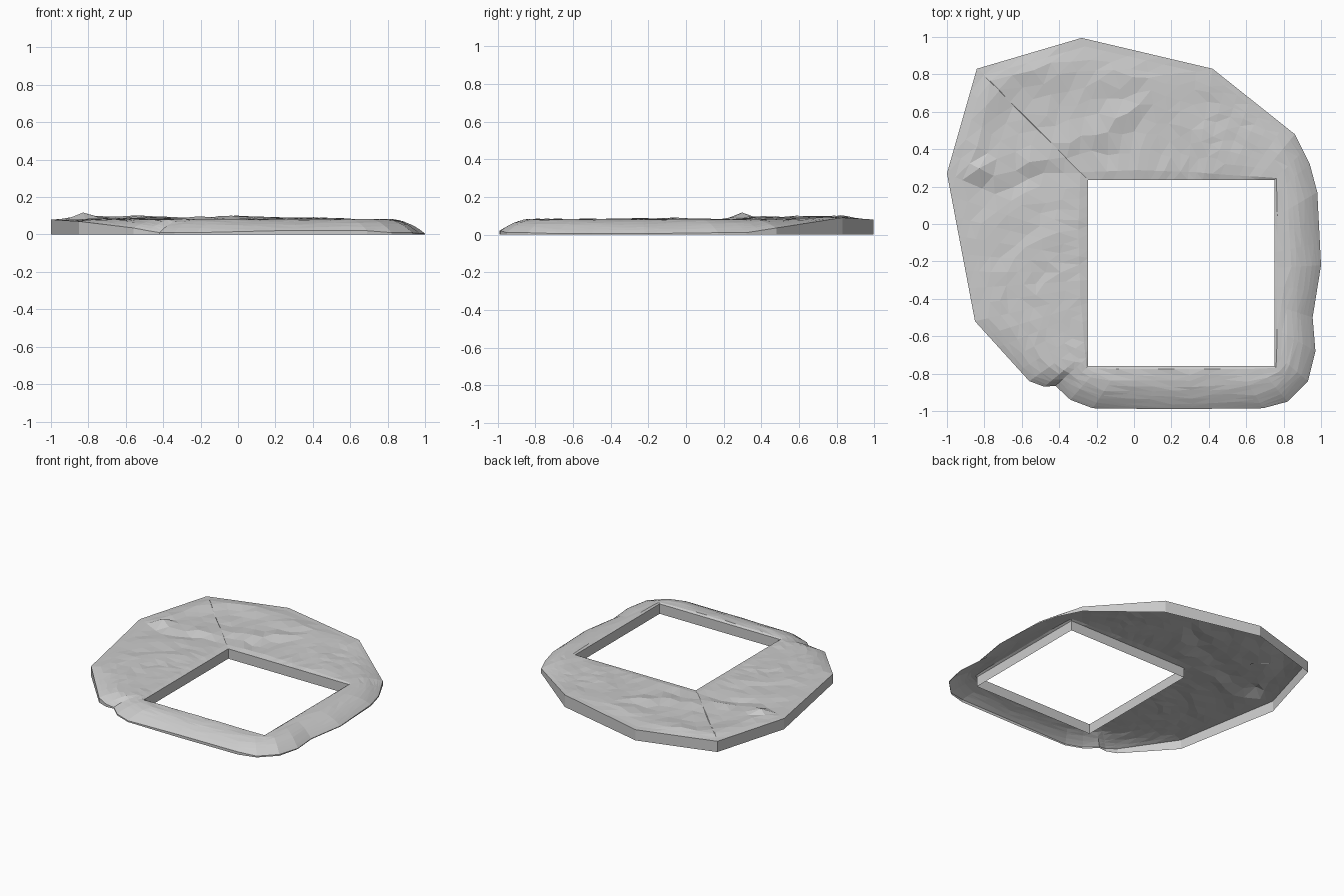
import bpy, bmesh, math, random
from mathutils import Vector

if "Cube" in bpy.data.objects:
    bpy.data.objects.remove(bpy.data.objects["Cube"])

random.seed(7)
CENTRE = Vector((0.25, -0.265))

# Outer outline, counter-clockwise: x, y, height of the vertical edge wall
OUTLINE = [
    (1.0, -0.22, 0.005), (0.98, 0.17, 0.01), (0.94, 0.32, 0.01), (0.86, 0.48, 0.035),
    (0.42, 0.83, 0.09), (-0.28, 0.995, 0.08), (-0.84, 0.83, 0.08), (-1.0, 0.27, 0.08),
    (-0.85, -0.52, 0.07), (-0.56, -0.84, 0.035), (-0.48, -0.87, 0.02), (-0.42, -0.865, 0.01),
    (-0.34, -0.94, 0.01), (-0.22, -0.985, 0.01), (0.2, -0.99, 0.02), (0.69, -0.985, 0.02),
    (0.82, -0.95, 0.01), (0.93, -0.84, 0.01), (0.97, -0.68, 0.005), (0.955, -0.5, 0.005),
]
HOLE = [(0.75, -0.76), (0.75, 0.235), (-0.245, 0.235), (-0.245, -0.76)]

# Rock ridges and valleys: path, height, width
RIDGES = [
    ([(-0.48, 0.85), (-0.7, 0.8), (-0.8, 0.68), (-0.88, 0.46), (-0.82, 0.28)], 0.020, 0.07),
    ([(-0.83, 0.28), (-0.62, 0.33), (-0.3, 0.42), (0.0, 0.62)], 0.016, 0.05),
    ([(-0.85, 0.2), (-0.45, 0.28), (-0.15, 0.38)], -0.010, 0.06),
    ([(0.0, 0.82), (0.2, 0.6), (0.5, 0.38)], 0.007, 0.07),
    ([(-0.4, 0.0), (-0.6, -0.25), (-0.8, -0.3)], 0.005, 0.06),
    ([(-0.45, 0.83), (0.4, 0.75)], 0.010, 0.12),
]


def cast(poly, ang):
    """Point (and interpolated third value) where a ray from CENTRE meets poly."""
    d = Vector((math.cos(ang), math.sin(ang)))
    best = None
    for a, b in zip(poly, poly[1:] + poly[:1]):
        pa, e = Vector(a[:2]) - CENTRE, Vector(b[:2]) - Vector(a[:2])
        den = d.cross(e)
        if abs(den) < 1e-9:
            continue
        t, u = pa.cross(e) / den, pa.cross(d) / den
        if t > 0 and -1e-5 <= u <= 1 + 1e-5 and (best is None or t > best[0]):
            h = a[2] + (b[2] - a[2]) * u if len(a) > 2 else 0
            best = (t, h)
    return CENTRE + d * best[0], best[1]


def path_distance(p, path):
    best = 9.0
    for a, b in zip(path, path[1:]):
        a, e = Vector(a), Vector(b) - Vector(a)
        u = max(0, min(1, (p - a).dot(e) / e.dot(e)))
        best = min(best, (p - a - e * u).length)
    return best


def rock_height(p):
    z = 0.082 + random.uniform(-0.0035, 0.0035) * (1 if p.x < 0.6 and p.y > -0.8 else 0.5)
    for path, height, width in RIDGES:
        z += height * math.exp(-(path_distance(p, path) / width) ** 2)
    return z


# Ray angles: every outline corner, every hole corner, plus fillers
anchors = sorted(math.atan2(p[1] - CENTRE.y, p[0] - CENTRE.x) % math.tau for p in OUTLINE + HOLE)
angles = []
for a, b in zip(anchors, anchors[1:] + [anchors[0] + math.tau]):
    coarse = math.radians(4.5 if math.radians(50) < a < math.radians(220) else 9)
    n = max(1, round((b - a) / coarse))
    angles += [a + (b - a) * i / n for i in range(n)]

# Open-bottomed shell: outer wall, rocky top, hole wall
FRACTIONS = [0, 0.06, 0.13, 0.22, 0.32, 0.43, 0.54, 0.66, 0.79, 0.93, 1]
bm = bmesh.new()
columns = []
for ang in angles:
    outer, wall = cast(OUTLINE, ang)
    inner, _ = cast(HOLE, ang)
    span = (outer - inner).length
    col = [bm.verts.new((outer.x, outer.y, 0)), bm.verts.new((outer.x, outer.y, wall))]
    for f in FRACTIONS[1:]:
        if 0.1 < f < 0.9:
            f += random.uniform(-0.03, 0.03)
        p = outer.lerp(inner, f)
        k = 1 - (1 - min(f * span / 0.19, 1)) ** 2
        z = wall + (rock_height(p) - wall) * k
        if f == 1:
            z = 0.074
        col.append(bm.verts.new((p.x, p.y, z)))
    col.append(bm.verts.new((inner.x, inner.y, 0)))
    columns.append(col)

for a, b in zip(columns, columns[1:] + columns[:1]):
    for i in range(len(a) - 1):
        bm.faces.new((a[i], b[i], b[i + 1], a[i + 1]))
bmesh.ops.triangulate(bm, faces=bm.faces[:], quad_method='SHORT_EDGE')

mesh = bpy.data.meshes.new("rock_surround")
bm.to_mesh(mesh)
bm.free()
bpy.context.collection.objects.link(bpy.data.objects.new("rock_surround", mesh))
